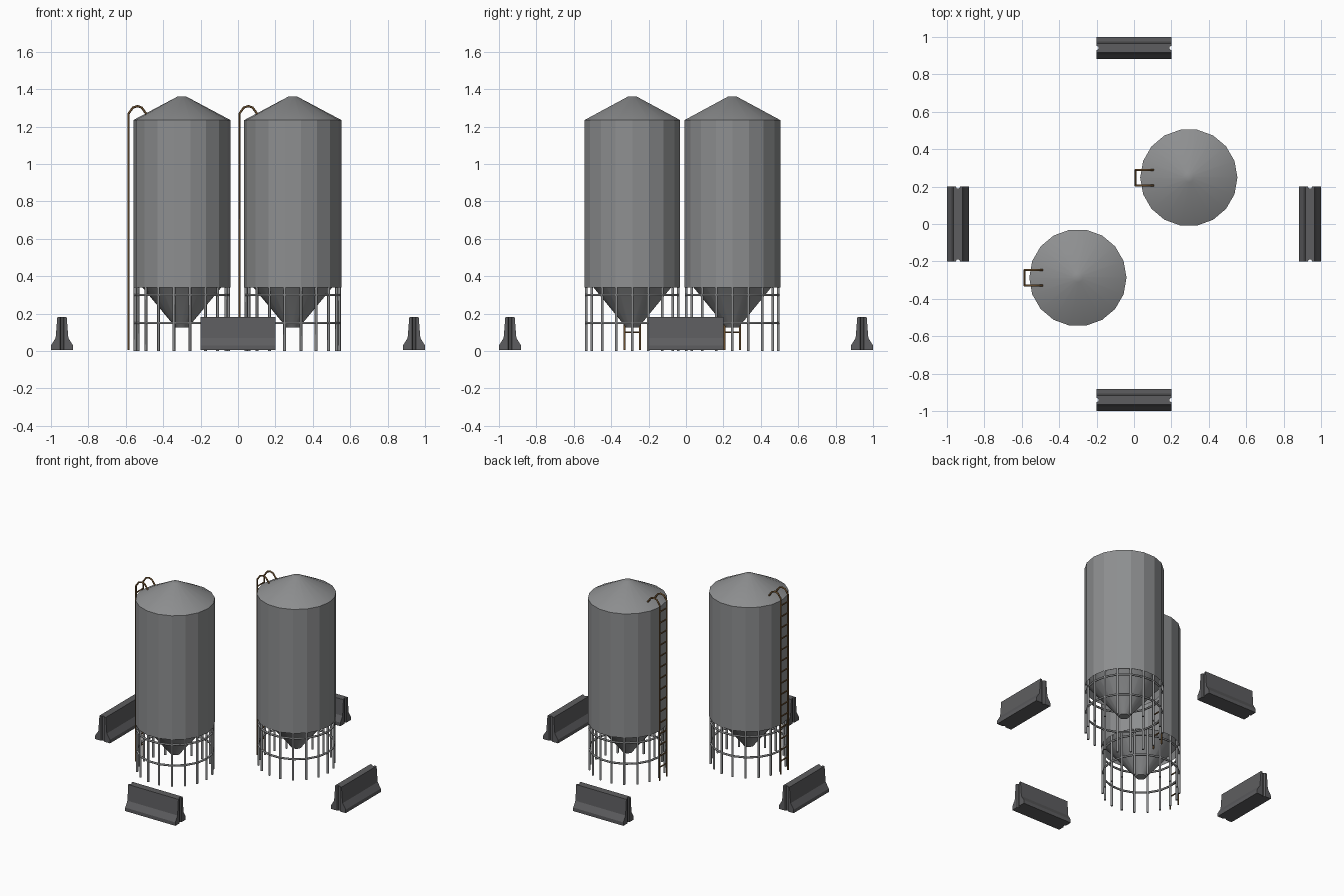
import bpy, bmesh
from math import sin, cos, pi

if "Cube" in bpy.data.objects:
    bpy.data.objects.remove(bpy.data.objects["Cube"])

N = 18      # sides of each silo
R = 0.26    # silo radius


def material(name, rgb):
    m = bpy.data.materials.new(name)
    m.diffuse_color = (*rgb, 1)
    m.use_nodes = True
    m.node_tree.nodes["Principled BSDF"].inputs["Base Color"].default_value = m.diffuse_color
    return m


STEEL = material("steel_grey", (0.27, 0.275, 0.28))
DARK = material("dark_concrete", (0.11, 0.11, 0.115))
RUST = material("brown_metal", (0.16, 0.085, 0.03))


def finish(name, bm, mat, loc=(0, 0, 0), rot=0, smooth=False):
    bmesh.ops.recalc_face_normals(bm, faces=bm.faces[:])
    me = bpy.data.meshes.new(name)
    bm.to_mesh(me)
    bm.free()
    me.materials.append(mat)
    ob = bpy.data.objects.new(name, me)
    bpy.context.collection.objects.link(ob)
    ob.location = loc
    ob.rotation_euler.z = rot
    if smooth:
        bpy.ops.object.select_all(action='DESELECT')
        ob.select_set(True)
        bpy.context.view_layer.objects.active = ob
        bpy.ops.object.shade_smooth_by_angle(angle=0.5)
    return ob


def lathe(name, profile, loc, smooth=False, cap_start=False, cap_end=False):
    bm = bmesh.new()
    rings = [[bm.verts.new((r * cos(2 * pi * i / N), r * sin(2 * pi * i / N), z))
              for i in range(N)] for r, z in profile]
    for a, b in zip(rings, rings[1:]):
        for i in range(N):
            j = (i + 1) % N
            bm.faces.new((a[i], a[j], b[j], b[i]))
    if cap_start:
        bm.faces.new(rings[0])
    if cap_end:
        bm.faces.new(rings[-1])
    return finish(name, bm, STEEL, loc, smooth=smooth)


def tubes(name, paths, radius, mat, loc, cyclic=False):
    cu = bpy.data.curves.new(name, 'CURVE')
    cu.dimensions = '3D'
    cu.bevel_depth = radius
    cu.bevel_resolution = 1
    cu.use_fill_caps = True
    for path in paths:
        sp = cu.splines.new('POLY')
        sp.points.add(len(path) - 1)
        for p, co in zip(sp.points, path):
            p.co = (*co, 1)
        sp.use_cyclic_u = cyclic
    cu.materials.append(mat)
    ob = bpy.data.objects.new(name, cu)
    bpy.context.collection.objects.link(ob)
    ob.location = loc


def circle(r, z):
    return [(r * cos(2 * pi * i / N), r * sin(2 * pi * i / N), z) for i in range(N)]


def silo(tag, x, y):
    loc = (x, y, 0)
    # body, roof and hopper
    lathe(f"silo_body_{tag}", [(R, 0.34), (R, 1.235)], loc)
    lathe(f"silo_roof_{tag}", [(R, 1.235), (0.025, 1.36)], loc, True, cap_end=True)
    lathe(f"silo_hopper_{tag}", [(0.035, 0.125), (0.045, 0.14), (0.256, 0.395)],
          loc, True, cap_start=True)
    # support frame
    tubes(f"silo_legs_{tag}", [[(px, py, 0), (px, py, 0.36)]
                               for px, py, _ in circle(0.25, 0)], 0.008, STEEL, loc)
    tubes(f"silo_rings_{tag}", [circle(0.251, z) for z in (0.15, 0.30)],
          0.007, STEEL, loc, True)
    # ladder with hooked rails
    rail = [(-0.285, 0.005), (-0.285, 1.27), (-0.262, 1.302), (-0.237, 1.31),
            (-0.215, 1.302), (-0.188, 1.265)]
    tubes(f"ladder_rails_{tag}", [[(px, s * 0.041, pz) for px, pz in rail]
                                  for s in (-1, 1)], 0.006, RUST, loc)
    tubes(f"ladder_rungs_{tag}", [[(-0.285, -0.041, 0.1 + 0.08 * i),
                                   (-0.285, 0.041, 0.1 + 0.08 * i)]
                                  for i in range(15)], 0.005, RUST, loc)


silo("front", -0.30, -0.287)
silo("back", 0.293, 0.248)


def barrier(name, x, y, rot):
    # half section: width, height; grooved ends in the middle
    half = [(0.012, 0.005), (0.059, 0.005), (0.059, 0.03), (0.034, 0.07),
            (0.025, 0.183), (0.012, 0.183)]
    bm = bmesh.new()
    ends = []
    for s in (-1, 1):
        v = lambda w, z, l=0.2: bm.verts.new((s * l, w, z))
        right = [v(w, z) for w, z in half]
        left = [v(-w, z) for w, z in half]
        groove = [v(w, z, 0.19) for w, z in
                  ((-0.006, 0.005), (0.006, 0.005), (0.006, 0.183), (-0.006, 0.183))]
        bm.faces.new(right)
        bm.faces.new(left)
        bm.faces.new(groove)
        bm.faces.new((groove[1], right[0], right[-1], groove[2]))
        bm.faces.new((left[0], groove[0], groove[3], left[-1]))
        ends.append(right + [groove[2], groove[3]] + left[::-1] + groove[:2])
    a, b = ends
    for i in range(len(a)):
        j = (i + 1) % len(a)
        bm.faces.new((a[i], a[j], b[j], b[i]))
    finish(name, bm, DARK, (x, y, 0), rot)


# four barriers around the silos
for name, x, y, rot in (("barrier_front", 0, -0.941, 0), ("barrier_back", 0, 0.941, 0),
                        ("barrier_left", -0.941, 0, pi / 2),
                        ("barrier_right", 0.941, 0, pi / 2)):
    barrier(name, x, y, rot)
